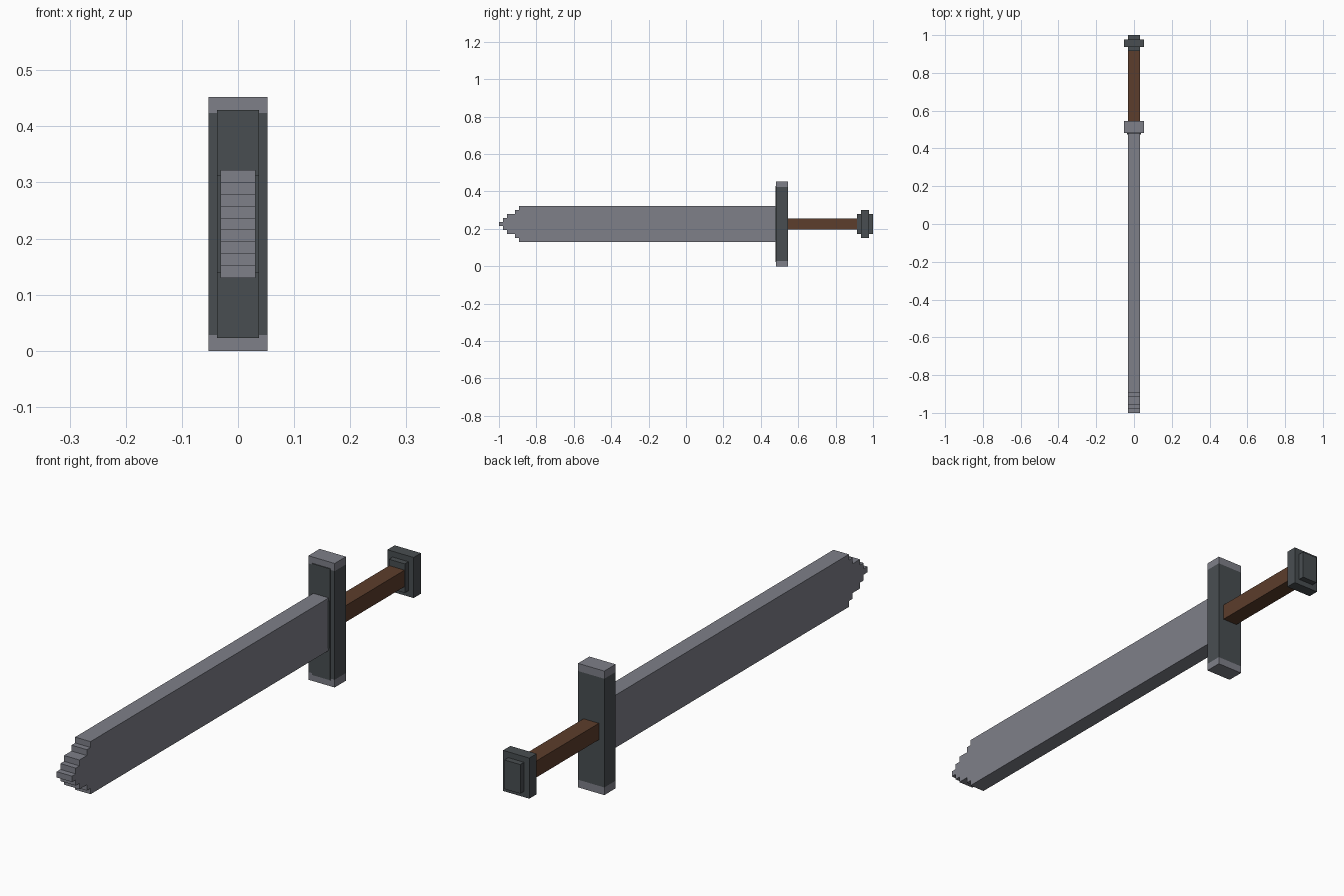
import bpy, bmesh
from mathutils import Vector

cube = bpy.data.objects.get("Cube")
if cube:
    bpy.data.objects.remove(cube, do_unlink=True)

MID = 0.226      # height of the sword's long axis
STEP = 0.0213    # size of one notch in the blade tip


def material(name, rgb):
    mat = bpy.data.materials.new(name)
    mat.use_nodes = True
    colour = (*rgb, 1)
    mat.diffuse_color = colour
    mat.node_tree.nodes["Principled BSDF"].inputs["Base Color"].default_value = colour
    return mat


steel = material("light steel", (0.21, 0.215, 0.25))
iron = material("dark iron", (0.066, 0.076, 0.083))
wood = material("brown wood", (0.107, 0.047, 0.025))


def add_object(name, bm, *mats):
    bmesh.ops.recalc_face_normals(bm, faces=bm.faces)
    mesh = bpy.data.meshes.new(name)
    bm.to_mesh(mesh)
    bm.free()
    for mat in mats:
        mesh.materials.append(mat)
    obj = bpy.data.objects.new(name, mesh)
    bpy.context.collection.objects.link(obj)
    return obj


def box_mesh(half_x, y0, y1, half_z):
    """Box centred on the sword's axis."""
    bm = bmesh.new()
    bmesh.ops.create_cube(bm, size=2)
    bmesh.ops.scale(bm, vec=(half_x, (y1 - y0) / 2, half_z), verts=bm.verts)
    bmesh.ops.translate(bm, vec=(0, (y0 + y1) / 2, MID), verts=bm.verts)
    return bm


def box(name, mat, *size):
    return add_object(name, box_mesh(*size), mat)


# Blade: stepped outline mirrored about the axis, then extruded across x
upper = []
for i, notch in enumerate((0, 1, 2, 4, 5)):
    y = -1 + notch * STEP
    if i:
        upper.append((y, (i - 0.5) * STEP))
    upper.append((y, (i + 0.5) * STEP))
upper.append((0.485, 4.5 * STEP))
outline = upper + [(y, -z) for y, z in reversed(upper)]
bm = bmesh.new()
side = bm.faces.new([bm.verts.new((-0.031, y, MID + z)) for y, z in outline])
extruded = bmesh.ops.extrude_face_region(bm, geom=[side], use_keep_orig=True)
moved = [v for v in extruded["geom"] if isinstance(v, bmesh.types.BMVert)]
bmesh.ops.translate(bm, vec=(0.062, 0, 0), verts=moved)
add_object("blade", bm, steel)

# Crossguard: dark bar whose two ends are light
bm = box_mesh(0.053, 0.481, 0.546, MID)
for sign in (-1, 1):
    bmesh.ops.bisect_plane(
        bm, geom=bm.verts[:] + bm.edges[:] + bm.faces[:],
        plane_co=Vector((0, 0, MID + sign * 0.198)), plane_no=Vector((0, 0, 1)))
for face in bm.faces:
    face.material_index = int(abs(face.calc_center_median().z - MID) > 0.2)
add_object("crossguard", bm, iron, steel)
box("guard_front_plate", iron, 0.037, 0.478, 0.483, 0.203)
box("blade_collar", iron, 0.037, 0.475, 0.483, 0.087)

# Grip and pommel
box("grip", wood, 0.031, 0.54, 0.92, 0.03)
box("pommel_core", iron, 0.032, 0.915, 1.0, 0.053)
box("pommel_band", iron, 0.053, 0.936, 0.978, 0.074)
